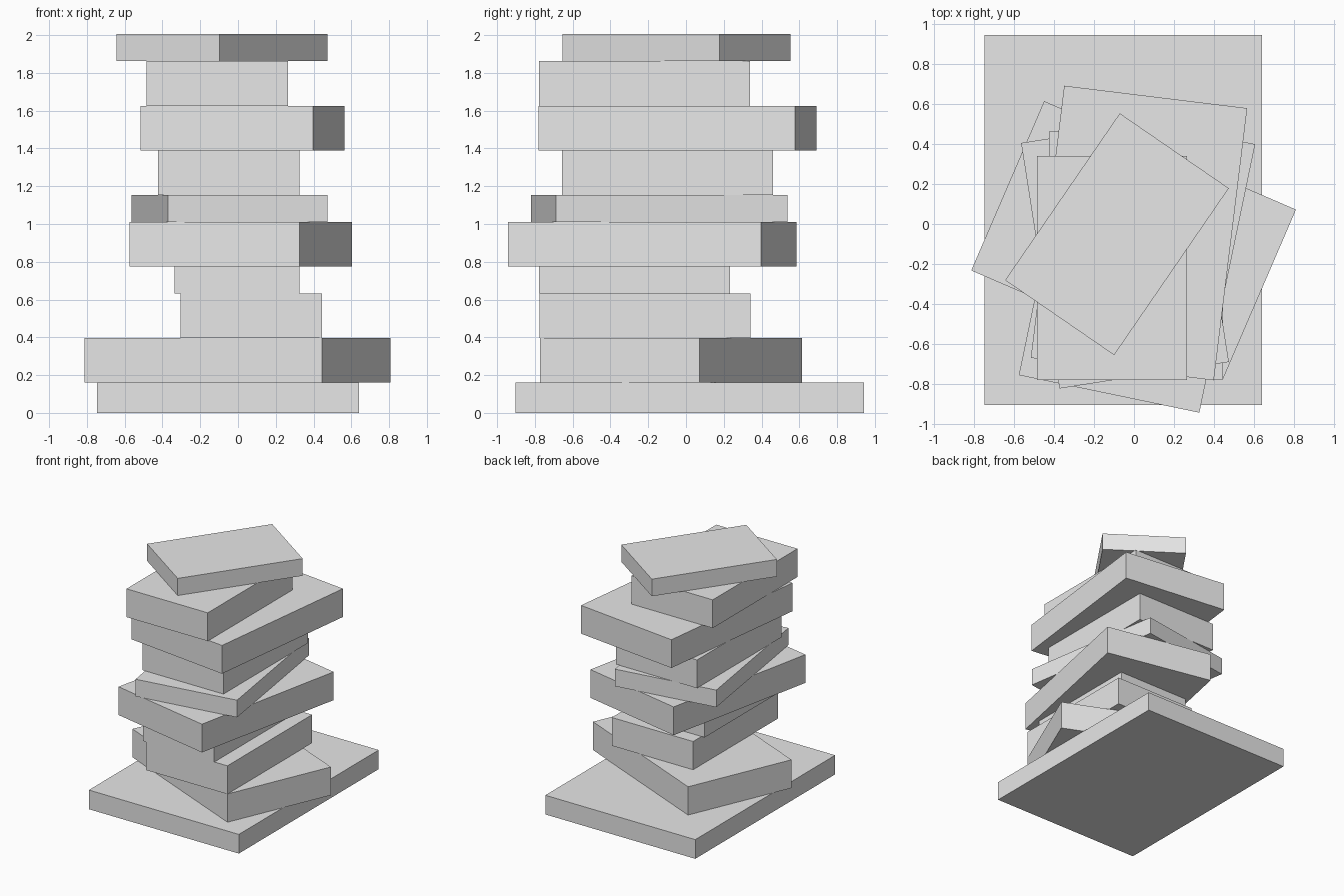
import bpy
from math import radians

default = bpy.data.objects.get("Cube")
if default:
    bpy.data.objects.remove(default, do_unlink=True)

grey = bpy.data.materials.new("plain_grey")
grey.use_nodes = True
colour = (0.8, 0.8, 0.8, 1)
grey.diffuse_color = colour
grey.node_tree.nodes["Principled BSDF"].inputs["Base Color"].default_value = colour

# Slab formats: width, depth, height
LARGE = (0.92, 1.368, 0.236)
MEDIUM = (0.75, 1.118, 0.236)
SMALL = (0.66, 1.01, 0.143)
THIN = (0.855, 1.24, 0.143)
BASE = (1.385, 1.845, 0.16)

# Stack from the ground up: name, format, centre x, centre y, turn in degrees
STACK = [
    ("base_slab", BASE, -0.053, 0.02, 0),
    ("turned_large_slab", (LARGE[1], LARGE[0], LARGE[2]), -0.002, -0.08, -23.3),
    ("lower_medium_slab", MEDIUM, 0.07, -0.217, 0),
    ("lower_small_slab", SMALL, -0.005, -0.273, 0),
    ("middle_large_slab", LARGE, 0.015, -0.178, -11.75),
    ("thin_slab", THIN, -0.045, -0.142, 8.9),
    ("middle_medium_slab", MEDIUM, -0.049, -0.098, 0),
    ("upper_large_slab", LARGE, 0.025, -0.045, -7),
    ("upper_medium_slab", MEDIUM, -0.11, -0.219, 0),
    ("top_slab", SMALL, -0.085, -0.051, -34.5),
]


def add_slab(name, size, x, y, z, turn):
    bpy.ops.mesh.primitive_cube_add(size=1, location=(x, y, z + size[2] / 2),
                                    rotation=(0, 0, radians(turn)))
    slab = bpy.context.object
    slab.name = name
    slab.scale = size
    bpy.ops.object.transform_apply(location=False, rotation=False, scale=True)
    slab.data.materials.append(grey)


# Each slab rests on the one below
level = 0
for name, size, x, y, turn in STACK:
    add_slab(name, size, x, y, level, turn)
    level += size[2]
